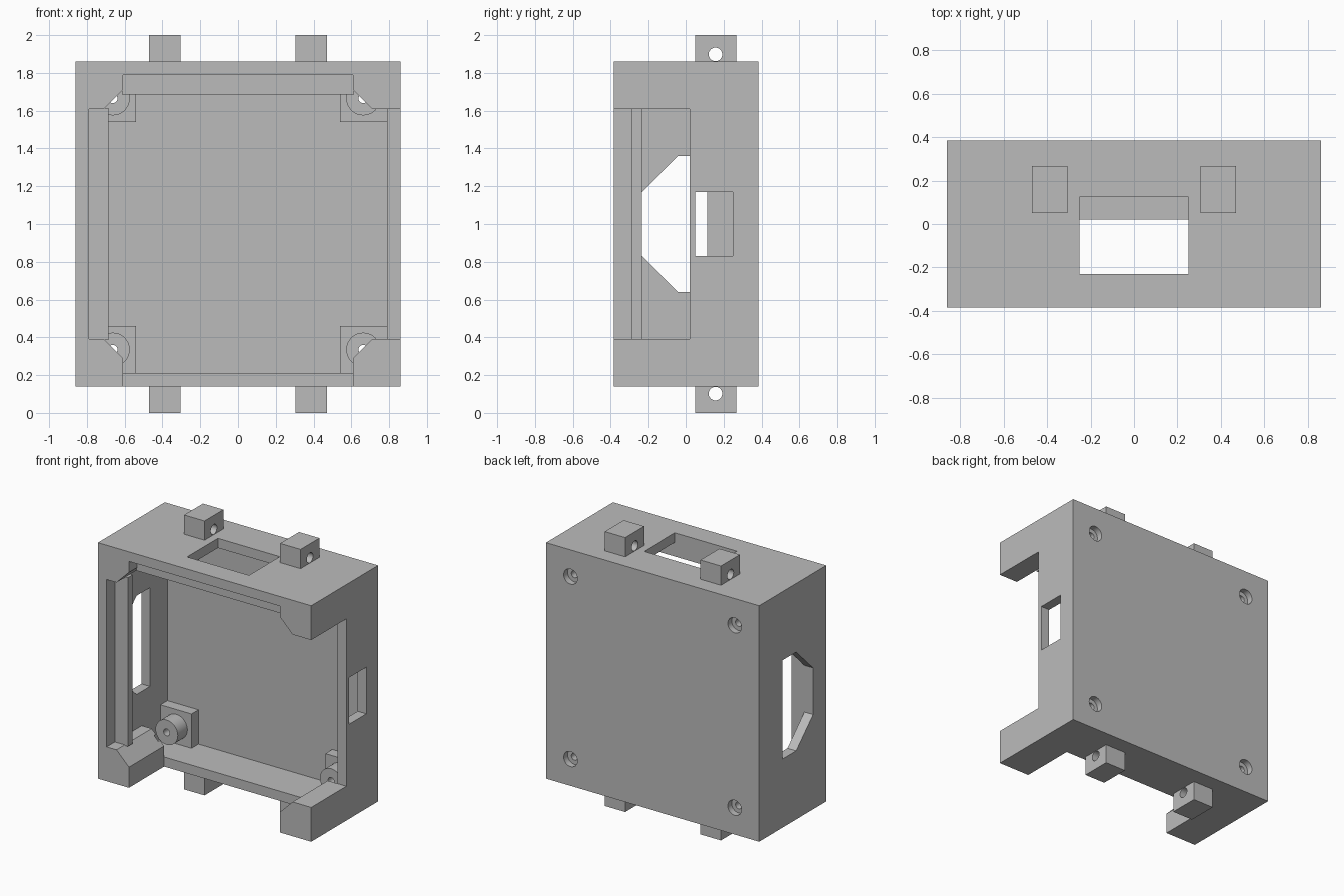
import bpy, bmesh
from math import cos, sin, tau

if "Cube" in bpy.data.objects:
    bpy.data.objects.remove(bpy.data.objects["Cube"], do_unlink=True)

grey = bpy.data.materials.new("plain grey")
grey.use_nodes = True
grey.diffuse_color = (0.5, 0.5, 0.5, 1)
grey.node_tree.nodes["Principled BSDF"].inputs["Base Color"].default_value = (0.5, 0.5, 0.5, 1)


def prism(name, outline, axis, start, end):
    """Extrude a 2D outline along an axis from start to end."""
    place = {"x": lambda p, q, a: (a, p, q),
             "y": lambda p, q, a: (p, a, q),
             "z": lambda p, q, a: (p, q, a)}[axis]
    bm = bmesh.new()
    rings = [[bm.verts.new(place(p, q, a)) for p, q in outline] for a in (start, end)]
    for ring in rings:
        bm.faces.new(ring)
    n = len(outline)
    for i in range(n):
        j = (i + 1) % n
        bm.faces.new((rings[0][i], rings[0][j], rings[1][j], rings[1][i]))
    bmesh.ops.recalc_face_normals(bm, faces=bm.faces)
    mesh = bpy.data.meshes.new(name)
    bm.to_mesh(mesh)
    bm.free()
    mesh.materials.append(grey)
    obj = bpy.data.objects.new(name, mesh)
    bpy.context.collection.objects.link(obj)
    return obj


def rect(p0, p1, q0, q1):
    return [(p0, q0), (p1, q0), (p1, q1), (p0, q1)]


def circle(p, q, r, n=32):
    return [(p + r * cos(tau * i / n), q + r * sin(tau * i / n)) for i in range(n)]


def combine(obj, other, operation="DIFFERENCE"):
    """Apply a boolean and remove the helper object."""
    mod = obj.modifiers.new("boolean", "BOOLEAN")
    mod.operation, mod.solver, mod.object = operation, "EXACT", other
    bpy.ops.object.select_all(action="DESELECT")
    bpy.context.view_layer.objects.active = obj
    obj.select_set(True)
    bpy.ops.object.modifier_apply(modifier=mod.name)
    bpy.data.objects.remove(other, do_unlink=True)


def smooth(obj):
    bpy.ops.object.select_all(action="DESELECT")
    bpy.context.view_layer.objects.active = obj
    obj.select_set(True)
    bpy.ops.object.shade_smooth_by_angle(angle=0.6)


WALL, INNER, BACK, STEP = 0.86, 0.79, 0.385, 0.02

# Case with a rear cavity
case = prism("case", rect(-WALL, WALL, 0.14, 1.86), "y", -BACK, BACK)
combine(case, prism("rear_cavity", rect(-INNER, INNER, 0.21, 1.79), "y", STEP, 0.315))

# Front opening: leaves four chamfered corner blocks, open at the bottom and left
opening = [(-INNER, 0.39), (-0.71, 0.39), (-0.61, 0.29), (-0.61, 0), (0.61, 0),
           (0.61, 0.29), (0.71, 0.39), (1, 0.39), (1, 1.61), (0.71, 1.61),
           (0.61, 1.71), (0.61, 1.79), (-0.61, 1.79), (-0.61, 1.71),
           (-0.71, 1.61), (-INNER, 1.61)]
combine(case, prism("front_opening", opening, "y", -0.5, STEP))

# Windows through the right, left and top walls
hexagon = [(-0.235, 0.83), (-0.04, 0.64), (0.115, 0.64),
           (0.115, 1.36), (-0.04, 1.36), (-0.235, 1.17)]
combine(case, prism("right_window", hexagon, "x", -1, -0.75))
combine(case, prism("left_slot", rect(0.05, 0.25, 0.83, 1.17), "x", 0.75, 1))
combine(case, prism("top_window", rect(-0.25, 0.25, -0.23, 0.125), "z", 1.75, 2))

# Retaining rails behind the front edge
prism("right_rail", rect(-0.80, -0.685, 0.385, 1.615), "y", -0.29, -0.235)
prism("top_rail", rect(-0.615, 0.615, 1.685, 1.80), "y", -0.29, -0.235)

for sx, side in ((-1, "right"), (1, "left")):
    for sz, level in ((-1, "lower"), (1, "upper")):
        # Corner standoffs: square pad with a round boss
        x, z = sx * 0.663, 1 + sz * 0.665
        xs = sorted((sx * 0.54, sx * 0.80))
        zs = sorted((1 + sz * 0.54, 1 + sz * 0.80))
        standoff = prism(f"{level}_{side}_standoff", rect(*xs, *zs), "y", 0.235, 0.32)
        combine(standoff, prism("boss", circle(x, z, 0.09), "y", 0.125, 0.28), "UNION")
        # Screw holes, widened at the back
        for part in (standoff, case):
            combine(part, prism("screw_hole", circle(x, z, 0.025), "y", 0, 0.5))
        combine(case, prism("screw_recess", circle(x, z, 0.055), "y", 0.34, 0.5))
        smooth(standoff)

        # Mounting lugs with a cross hole
        lug_x = sorted((sx * 0.305, sx * 0.47))
        lug_z = sorted((1 + sz * 0.855, 1 + sz))
        lug = prism(f"{level}_{side}_lug", rect(0.05, 0.267, *lug_z), "x", *lug_x)
        combine(lug, prism("lug_hole", circle(0.157, 1 + sz * 0.898, 0.036), "x",
                           sx * 0.25, sx * 0.55))
        smooth(lug)

smooth(case)
